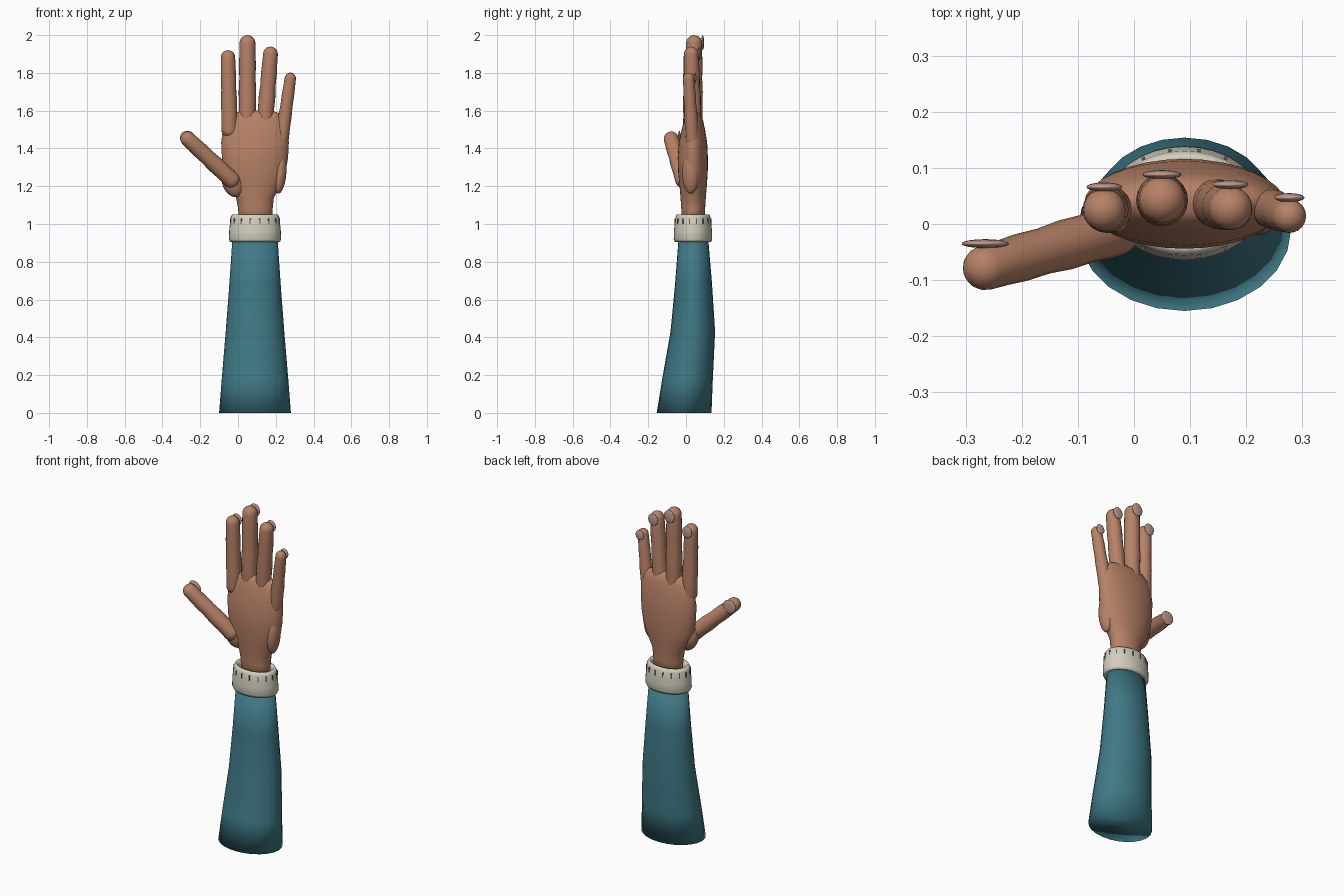
import bpy, bmesh, math
from mathutils import Vector, Matrix

if "Cube" in bpy.data.objects:
    bpy.data.objects.remove(bpy.data.objects["Cube"], do_unlink=True)


def material(name, rgb):
    m = bpy.data.materials.new(name)
    m.use_nodes = True
    m.diffuse_color = (*rgb, 1)
    m.node_tree.nodes["Principled BSDF"].inputs["Base Color"].default_value = (*rgb, 1)
    return m


SKIN = material("warm skin", (0.47, 0.22, 0.135))
NAIL = material("pale nail", (0.52, 0.33, 0.27))
TEAL = material("teal cloth", (0.05, 0.19, 0.24))
CREAM = material("cream knit", (0.65, 0.62, 0.52))
STITCH = material("dark stitch", (0.13, 0.12, 0.10))


def finish(name, bm, mat, smooth=True):
    bmesh.ops.recalc_face_normals(bm, faces=bm.faces)
    mesh = bpy.data.meshes.new(name)
    bm.to_mesh(mesh)
    bm.free()
    mesh.materials.append(mat)
    for p in mesh.polygons:
        p.use_smooth = smooth
    ob = bpy.data.objects.new(name, mesh)
    bpy.context.collection.objects.link(ob)
    return ob


def loft(name, rings, mat, sides=24, matrix=Matrix(), capped=True):
    """Skin elliptical rings given as (z, centre x, centre y, radius x, radius y)."""
    bm = bmesh.new()
    loops = []
    for z, cx, cy, rx, ry in rings:
        angles = [math.tau * i / sides for i in range(sides)]
        loops.append([bm.verts.new((cx + rx * math.cos(a), cy + ry * math.sin(a), z)) for a in angles])
    for low, high in zip(loops, loops[1:]):
        for i in range(sides):
            j = (i + 1) % sides
            bm.faces.new((low[i], low[j], high[j], high[i]))
    if capped:
        bm.faces.new(loops[0])
        bm.faces.new(loops[-1])
    bm.transform(matrix)
    return finish(name, bm, mat)


def ellipsoid(name, centre, radii, mat, tilt=0):
    bm = bmesh.new()
    bmesh.ops.create_uvsphere(bm, u_segments=20, v_segments=12, radius=1)
    bm.transform(Matrix.Translation(centre) @ Matrix.Rotation(tilt, 4, "Y") @ Matrix.Diagonal((*radii, 1)))
    return finish(name, bm, mat)


def finger(name, base, tip, r_base, r_tip):
    """Round-ended tapered finger; base and tip are the end-sphere centres."""
    a, b = Vector(base), Vector(tip)
    length = (b - a).length
    rings = []
    for k in range(5):
        t = math.radians(4 + 86 * k / 5)
        rings.append((-r_base * math.cos(t), 0, 0, r_base * math.sin(t), r_base * math.sin(t)))
    # slight swelling at the two joints
    for f, swell in ((0, 1), (0.2, 0.97), (0.38, 1.03), (0.55, 0.97), (0.72, 1.03), (0.86, 1), (1, 1)):
        r = (r_base + (r_tip - r_base) * f) * swell
        rings.append((length * f, 0, 0, r, r))
    for k in range(1, 6):
        t = math.radians(86 * k / 5)
        rings.append((length + r_tip * math.sin(t), 0, 0, r_tip * math.cos(t), r_tip * math.cos(t)))
    turn = (b - a).to_track_quat("Z", "Y").to_matrix().to_4x4()
    loft(name, rings, SKIN, 20, Matrix.Translation(a) @ turn)


# Sleeve
loft("sleeve", [
    (0, 0.09, -0.01, 0.19, 0.145),
    (0.18, 0.09, 0.008, 0.176, 0.134),
    (0.43, 0.09, 0.036, 0.155, 0.118),
    (0.68, 0.09, 0.04, 0.136, 0.098),
    (0.93, 0.09, 0.039, 0.119, 0.078),
], TEAL)

# Cuff: a rounded band turned in at both ends
CX, CY = 0.09, 0.037
loft("cuff", [(z, CX, CY, rx, rx - 0.036) for z, rx in (
    (0.94, 0.112), (0.908, 0.118), (0.905, 0.132), (0.918, 0.138), (0.96, 0.137),
    (1.0, 0.133), (1.035, 0.129), (1.05, 0.122), (1.051, 0.112), (1.03, 0.104), (0.98, 0.1))],
    CREAM, 32, capped=False)

# Stitches round the upper part of the cuff
bm = bmesh.new()
for i in range(16):
    a = math.tau * (i + 0.5) / 16
    rx, ry = 0.132, 0.096
    spot = Matrix.Translation((CX + rx * math.cos(a), CY + ry * math.sin(a), 1.015))
    facing = math.atan2(math.sin(a) / ry, math.cos(a) / rx)
    bmesh.ops.create_cube(bm, size=1, matrix=spot @ Matrix.Rotation(facing, 4, "Z")
                          @ Matrix.Diagonal((0.005, 0.006, 0.03, 1)))
finish("cuff_stitches", bm, STITCH, smooth=False)

# Wrist and palm
loft("palm", [
    (0.98, 0.092, 0.038, 0.088, 0.06),
    (1.08, 0.092, 0.038, 0.091, 0.063),
    (1.14, 0.09, 0.038, 0.1, 0.067),
    (1.2, 0.088, 0.038, 0.137, 0.072),
    (1.27, 0.088, 0.037, 0.163, 0.078),
    (1.35, 0.09, 0.036, 0.175, 0.08),
    (1.43, 0.09, 0.037, 0.179, 0.075),
    (1.5, 0.092, 0.039, 0.173, 0.062),
    (1.55, 0.094, 0.04, 0.158, 0.05),
    (1.585, 0.097, 0.041, 0.125, 0.038),
    (1.6, 0.1, 0.041, 0.08, 0.02),
], SKIN, 32)
ellipsoid("thumb_mound", (-0.025, 0.012, 1.225), (0.06, 0.05, 0.085), SKIN, -0.3)
ellipsoid("heel_mound", (0.222, 0.025, 1.27), (0.034, 0.045, 0.11), SKIN, 0.08)

# Fingers: base centre, tip centre, base radius, tip radius, nail half width
FINGERS = {
    "index": ((-0.044, 0.028, 1.5), (-0.053, 0.025, 1.882), 0.044, 0.038, 0.032),
    "middle": ((0.05, 0.042, 1.54), (0.05, 0.043, 1.958), 0.047, 0.042, 0.035),
    "ring": ((0.142, 0.038, 1.53), (0.172, 0.028, 1.9), 0.045, 0.039, 0.032),
    "little": ((0.232, 0.033, 1.45), (0.277, 0.014, 1.77), 0.037, 0.03, 0.027),
    "thumb": ((-0.035, -0.012, 1.235), (-0.265, -0.078, 1.45), 0.046, 0.04, 0.04),
}
for name, (base, tip, r_base, r_tip, nail) in FINGERS.items():
    finger(name + "_finger" if name != "thumb" else name, base, tip, r_base, r_tip)
    lean = math.atan2(tip[0] - base[0], tip[2] - base[2])
    ellipsoid(name + "_nail", (tip[0], tip[1] + r_tip + 0.003, tip[2] + 0.002),
              (nail, 0.008, nail * 1.1), NAIL, lean)
